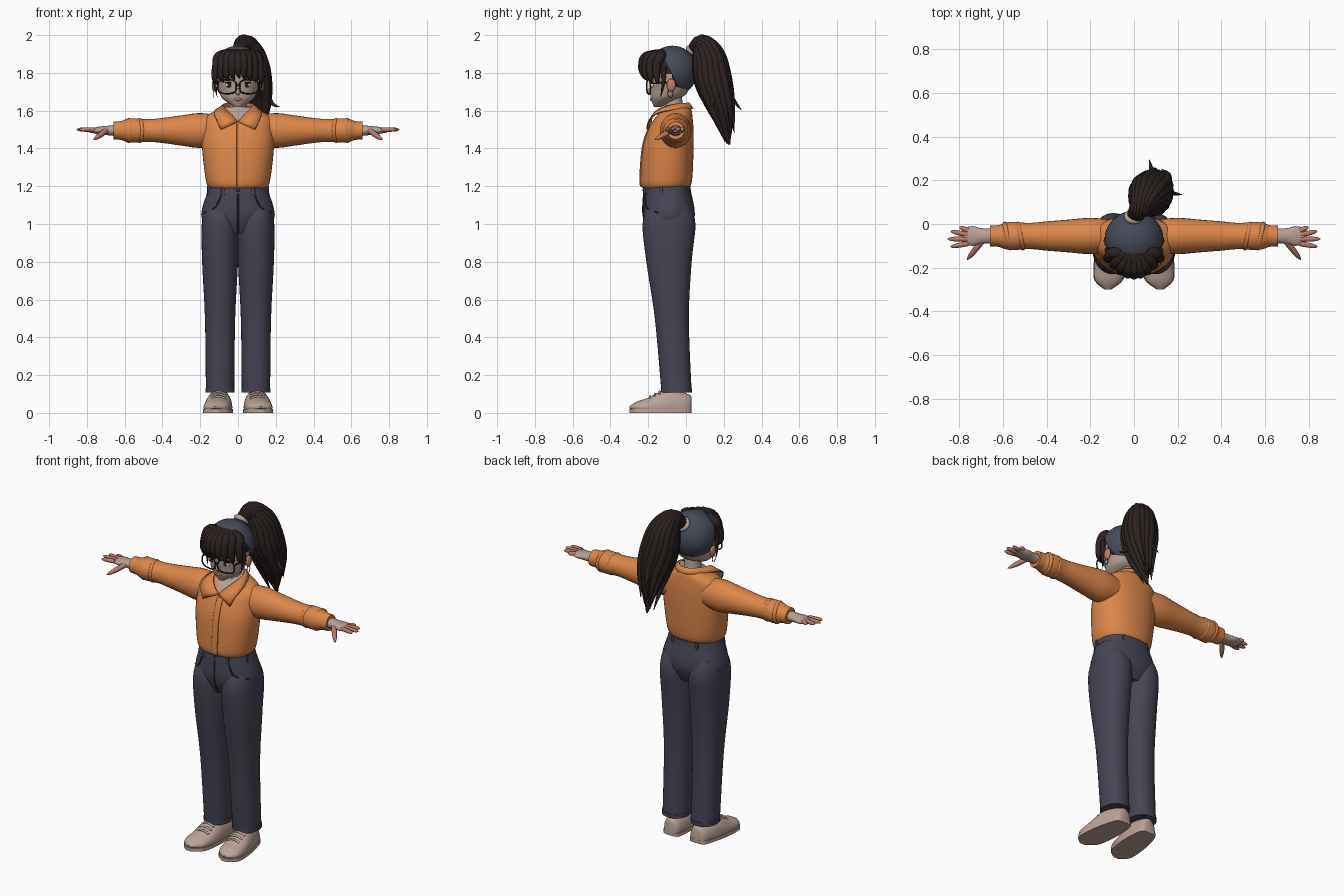
import bpy, bmesh, random
from math import sin, cos, pi, tau, radians, copysign
from mathutils import Vector

random.seed(4)
if "Cube" in bpy.data.objects:
    bpy.data.objects.remove(bpy.data.objects["Cube"])

X, Y, Z = Vector((1, 0, 0)), Vector((0, 1, 0)), Vector((0, 0, 1))
SIDES = (("left_", 1), ("right_", -1))
parts = []


def material(name, *rgb):
    mat = bpy.data.materials.new(name)
    mat.use_nodes = True
    mat.diffuse_color = (*rgb, 1)
    mat.node_tree.nodes["Principled BSDF"].inputs["Base Color"].default_value = (*rgb, 1)
    return mat


ORANGE = material("orange_cloth", .72, .24, .065)
RUST = material("rust_seam", .3, .09, .025)
DENIM = material("dark_denim", .06, .06, .09)
STITCH = material("denim_seam", .03, .03, .045)
NAVY = material("navy_scarf", .06, .07, .1)
HAIR = material("dark_brown", .025, .016, .015)
SKIN = material("skin", .46, .35, .3)
FLUSH = material("flushed_skin", .5, .2, .15)
BEIGE = material("beige_canvas", .5, .37, .31)
WHITE = material("eye_white", .7, .7, .7)


def finish(name, bm, mat):
    bmesh.ops.recalc_face_normals(bm, faces=bm.faces)
    mesh = bpy.data.meshes.new(name)
    bm.to_mesh(mesh)
    bm.free()
    mesh.materials.append(mat)
    ob = bpy.data.objects.new(name, mesh)
    bpy.context.collection.objects.link(ob)
    parts.append(ob)
    return ob


def smooth(rows, steps=5):
    """Run a Catmull-Rom curve through the rows."""
    rows = [Vector(row) for row in rows]
    out = []
    for i, (b, c) in enumerate(zip(rows, rows[1:])):
        a, d = rows[max(i - 1, 0)], rows[min(i + 2, len(rows) - 1)]
        for k in range(steps):
            t = k / steps
            out.append(b + (c - a) * (t / 2) + (a * 2 - b * 5 + c * 4 - d) * (t * t / 2)
                       + (b * 3 - a - c * 3 + d) * (t ** 3 / 2))
    return out + [rows[-1]]


def loop(centre, u, v, count, power=1):
    """Points of a superellipse with half axes u and v."""
    points = []
    for k in range(count):
        cu, cv = (copysign(abs(f) ** power, f) for f in (cos(tau * k / count), sin(tau * k / count)))
        points.append(Vector(centre) + u * cu + v * cv)
    return points


def skin(name, mat, rings, side=1, ceiling=3):
    bm = bmesh.new()
    rings = [[bm.verts.new((p.x * side, p.y, min(max(p.z, 0), ceiling))) for p in ring] for ring in rings]
    for a, b in zip(rings, rings[1:]):
        for k in range(len(a)):
            bm.faces.new((a[k - 1], a[k], b[k], b[k - 1]))
    bm.faces.new(rings[0])
    bm.faces.new(rings[-1])
    return finish(name, bm, mat)


def column(name, mat, rows, x=0, side=1, power=.9):
    """Upright loft from rows of height, depth, half width, half depth."""
    return skin(name, mat, [loop((x, y, z), X * w, Y * d, 48, power) for z, y, w, d in smooth(rows)], side)


def limb(name, mat, rows, side):
    """Sideways loft from rows of x, half depth, half height."""
    return skin(name, mat, [loop((x, ARM_Y, ARM_Z), Y * d, Z * h, 28) for x, d, h in smooth(rows)], side)


def frames(points, ref):
    """Centre, two cross axes and radius along a path."""
    for i, p in enumerate(points):
        along = points[min(i + 1, len(points) - 1)].xyz - points[max(i - 1, 0)].xyz
        v = along.cross(ref).normalized()
        yield p.xyz, v.cross(along).normalized(), v, max(p.w, .001)


def sweep(name, mat, path, ref=X, side=1):
    rings = [loop(c, u * r, v * r, 10) for c, u, v, r in frames(path, ref)]
    return skin(name, mat, rings, side)


def cord(name, mat, points, radius, ref=X, side=1):
    return sweep(name, mat, [Vector((*p, radius)) for p in smooth(points)], ref, side)


def lock(name, mat, points, radius, sharp, ref=X, side=1):
    """A tapering strand; a higher sharp value gives a blunter tip."""
    path = smooth(points, 8)
    last = len(path) - 1
    return sweep(name, mat, [Vector((*p, radius * (1 - (i / last) ** sharp)))
                             for i, p in enumerate(path)], ref, side)


def hoop(name, mat, centre, u, v, radius, side=1, power=1):
    ring = loop(centre, u, v, 24, power)
    return sweep(name, mat, [Vector((*p, radius)) for p in ring + ring[:2]], u.cross(v).normalized(), side)


def ball(name, mat, centre, size, cuts=()):
    bm = bmesh.new()
    bmesh.ops.create_uvsphere(bm, u_segments=40, v_segments=20, radius=1)
    for vert in bm.verts:
        vert.co = [c * s + o for c, s, o in zip(vert.co, size, centre)]
    for point, normal in cuts:
        bmesh.ops.bisect_plane(bm, geom=bm.verts[:] + bm.edges[:] + bm.faces[:],
                               plane_co=point, plane_no=normal, clear_outer=True)
    return finish(name, bm, mat)


# Trousers
hips = [(.95, -.09, .15, .1), (1.05, -.09, .195, .137), (1.2, -.1, .15, .12)]
column("trouser_hips", DENIM, hips)
column("waistband", DENIM, [(1.16, -.1, .167, .128), (1.2, -.1, .155, .123)])
cord("fly_seam", STITCH, [(0, y - d, z) for z, y, w, d in smooth(hips)], .004)
ball("waist_button", STITCH, (0, -.225, 1.18), (.01, .005, .01))
for pre, s in SIDES:
    column(pre + "trouser_leg", DENIM, [(.11, -.05, .075, .08), (.5, -.075, .08, .09), (.8, -.09, .095, .12),
                                        (1, -.09, .097, .14), (1.1, -.09, .08, .11)], .095, s)
    column(pre + "trouser_hem", DENIM, [(.107, -.05, .077, .083), (.13, -.05, .077, .083)], .095, s)
    cord(pre + "pocket_seam", STITCH, [(.09, -.215, 1.15), (.12, -.21, 1.09), (.18, -.15, 1.06)], .004, Z, s)
    for angle in (-60, -15, 60):
        x, y = .16 * cos(radians(angle)), .125 * sin(radians(angle)) - .1
        column(f"{pre}belt_loop_{angle}", DENIM, [(z, y, .009, .009) for z in (1.15, 1.2)], x, s, .5)

# Shirt body, with the open neckline in skin
body = [(1.19, -.11, .15, .12), (1.23, -.105, .17, .137), (1.4, -.095, .19, .135), (1.5, -.08, .188, .12),
        (1.56, -.065, .18, .1), (1.6, -.05, .12, .08), (1.62, -.05, .08, .07)]
shirt = column("shirt_body", ORANGE, body)
shirt.data.materials.append(SKIN)
for face in shirt.data.polygons:
    c = face.center
    face.material_index = int((c.y < -.09 and c.z > 1.53 + 1.3 * abs(c.x)) or c.z > 1.617)
front = [(z, y - d) for z, y, w, d in smooth(body)[2:18]]
column("shirt_placket", ORANGE, [(z, y, .018, .005) for z, y in front], .014, power=.5)
cord("placket_edge", RUST, [(-.004, y - .001, z) for z, y in front], .003)


# Folded collar, from the back of the neck round to the points
def collar_top(t):
    return Vector((.078 * sin(pi * t), .1 * cos(pi * t) - .085, 1.64 - .1 * abs(t) ** 3))


def collar_edge(t):
    return Vector((.125 * sin(pi * t * .75), .12 * cos(pi * t) - .085, 1.61 - .11 * t ** 4))


bm = bmesh.new()
span = [k / 20 for k in range(-20, 21)]
upper, lower = ([bm.verts.new(curve(t)) for t in span] for curve in (collar_top, collar_edge))
for k in range(len(span) - 1):
    bm.faces.new((upper[k], upper[k + 1], lower[k + 1], lower[k]))
thick = finish("shirt_collar", bm, ORANGE).modifiers.new("thickness", "SOLIDIFY")
thick.thickness, thick.offset = .009, 0

# Arms
ARM_Y, ARM_Z = -.055, 1.495
for pre, s in SIDES:
    cord(pre + "collar_seam", RUST, [collar_edge(t) for t in span if t > .5], .003, Z, s)
    limb(pre + "sleeve", ORANGE, [(.1, .075, .08), (.2, .083, .092), (.3, .075, .08), (.4, .067, .066),
                                  (.48, .06, .06), (.57, .064, .064), (.63, .045, .045)], s)
    limb(pre + "cuff", ORANGE, [(.61, .05, .05), (.66, .047, .047)], s)
    for k, x in enumerate((.52, .58)):
        hoop(f"{pre}sleeve_fold_{k}", ORANGE, (x, ARM_Y, ARM_Z), Y * .054 + X * .012, Z * .054, .012, s)
    # Hands
    limb(pre + "palm", SKIN, [(.64, .034, .03), (.7, .036, .024), (.74, .045, .02), (.79, .036, .01)], s)
    for k, finger in enumerate(("index", "middle", "ring", "little")):
        knuckle = Vector((.76, -.09 + .02 * k, 1.5))
        fan = radians(11 * k - 10)
        reach = (X * cos(fan) + Y * sin(fan)) * (.095 - .013 * (k - 1) ** 2)
        lock(f"{pre}{finger}_finger", FLUSH, [knuckle, knuckle + reach], .012, 6, Z, s)
    lock(pre + "thumb", FLUSH, [(.69, -.07, 1.5), (.73, -.12, 1.47), (.765, -.165, 1.445)], .015, 4, Z, s)

    # Shoes, as slices of depth, half width and height, splayed outwards
    slices = smooth([(.03, .02, .08), (.01, .05, .1), (-.1, .07, .125), (-.2, .072, .08),
                     (-.26, .06, .06), (-.3, .012, .035)])
    skin(pre + "shoe", BEIGE, [loop((.09 - y / 10, y, .03), X * w, Z * (h - .03), 28) for y, w, h in slices], s)
    skin(pre + "shoe_sole", BEIGE, [loop((.09 - y / 10, y, 0), X * (w + .004), Z * .1, 28, .5)
                                    for y, w, h in slices], s, .02)
    for k in range(3):
        eyelet = Vector((.103, -.14 - .025 * k, .112 - .012 * k))
        cord(f"{pre}shoe_lace_{k}", BEIGE, [eyelet + X * w - Z * abs(w) / 3 for w in (-.04, 0, .04)], .006, Z, s)

# Neck and head
column("neck", SKIN, [(1.57, -.06, .05, .05), (1.7, -.07, .045, .045)], power=1)
column("head", SKIN, [(1.62, -.15, .02, .02), (1.66, -.115, .078, .07), (1.7, -.09, .1, .1),
                      (1.8, -.08, .12, .115), (1.9, -.075, .09, .09), (1.93, -.075, .04, .04)], power=1)
ball("nose", SKIN, (0, -.19, 1.7), (.014, .017, .018))
ball("lips", FLUSH, (0, -.183, 1.66), (.02, .008, .008))
for pre, s in SIDES:
    eye = Vector((s * .046, -.178, 1.735))
    ball(pre + "eye", WHITE, eye, (.021, .011, .013))
    ball(pre + "iris", HAIR, eye - Y * .009, (.01, .005, .011))
    ball(pre + "lashes", HAIR, eye - Y * .004 + Z * .013, (.025, .01, .004))
    ball(pre + "brow", HAIR, eye + Z * .04, (.03, .012, .005))
    ball(pre + "ear", FLUSH, (s * .126, -.078, 1.735), (.013, .024, .034))
    hoop(pre + "earring", HAIR, (.128, -.083, 1.69), Y * .014, Z * .02, .002, s)
    # Glasses
    hoop(pre + "glasses_rim", HAIR, (.058, -.198, 1.727), X * .05 + Y * .01, Z * .037, .004, s, .7)
    cord(pre + "glasses_arm", HAIR, [(.106, -.188, 1.745), (.13, -.07, 1.75)], .004, Z, s)
cord("glasses_bridge", HAIR, [(-.01, -.207, 1.735), (.01, -.207, 1.735)], .004, Z)

# Hair cap and head scarf, trimmed to the hairline
skull = Vector((0, -.072, 1.81))
ball("hair_crown", HAIR, skull, (.129, .128, .128), [(Z * 1.795, -Z)])
ball("hair_back", HAIR, skull - Z * .01, (.129, .127, .125), [(Y * -.075, -Y)])
ball("head_scarf", NAVY, skull, (.135, .133, .134),
     [((0, -.14, 1.93), -2 * Y - Z), (Z * 1.715, -Z)])

# Fringe and side locks
for k in range(9):
    x = .028 * (k - 4)
    y = 6 * x * x - .23
    drop = abs(x) / 4
    lock(f"fringe_lock_{k}", HAIR, [(x / 2, -.13, 1.9), (x * .9, y + .02, 1.885), (x, y, 1.84),
                                    (x * 1.1, y, 1.8 - drop), (x + .01, y + .01, 1.77 - drop)], .028, 3)
for pre, s in SIDES:
    lock(pre + "side_lock", HAIR, [(.115, -.12, 1.83), (.122, -.12, 1.75), (.11, -.135, 1.67)], .02, 1, X, s)

# Ponytail: tie, core and overlapping strands
hoop("hair_tie", BEIGE, (0, .035, 1.91), X * .03, (Z - Y) * .02, .016)
core = smooth([(0, .03, 1.9, .03), (.03, .08, 1.95, .045), (.06, .12, 1.88, .075),
               (.08, .14, 1.75, .085), (.1, .18, 1.6, .06), (.1, .23, 1.42, .005)])
sweep("ponytail_core", HAIR, core)
strands = 18
for k in range(strands):
    angle = tau * k / strands
    trim, flare = random.uniform(0, .1), random.uniform(0, .04)
    path = []
    for i, (c, u, v, r) in enumerate(frames(core, X)):
        t = i / len(core)
        spread = r * .85 + flare * t ** 3
        p = c + (u * cos(angle) + v * sin(angle)) * spread + Z * trim * t * t
        path.append(Vector((*p, r * .33)))
    sweep(f"ponytail_strand_{k}", HAIR, path)
lock("loose_curl", HAIR, [(.14, .15, 1.72), (.18, .14, 1.64), (.22, .135, 1.62)], .014, 2, Y)
lock("flyaway_strand", HAIR, [(.09, .2, 1.75), (.08, .25, 1.66), (.07, .295, 1.6)], .014, 2)

# Smooth shading with crisp creases
bpy.ops.object.select_all(action="DESELECT")
for ob in parts:
    ob.select_set(True)
bpy.context.view_layer.objects.active = parts[0]
bpy.ops.object.shade_smooth_by_angle(angle=radians(45))
